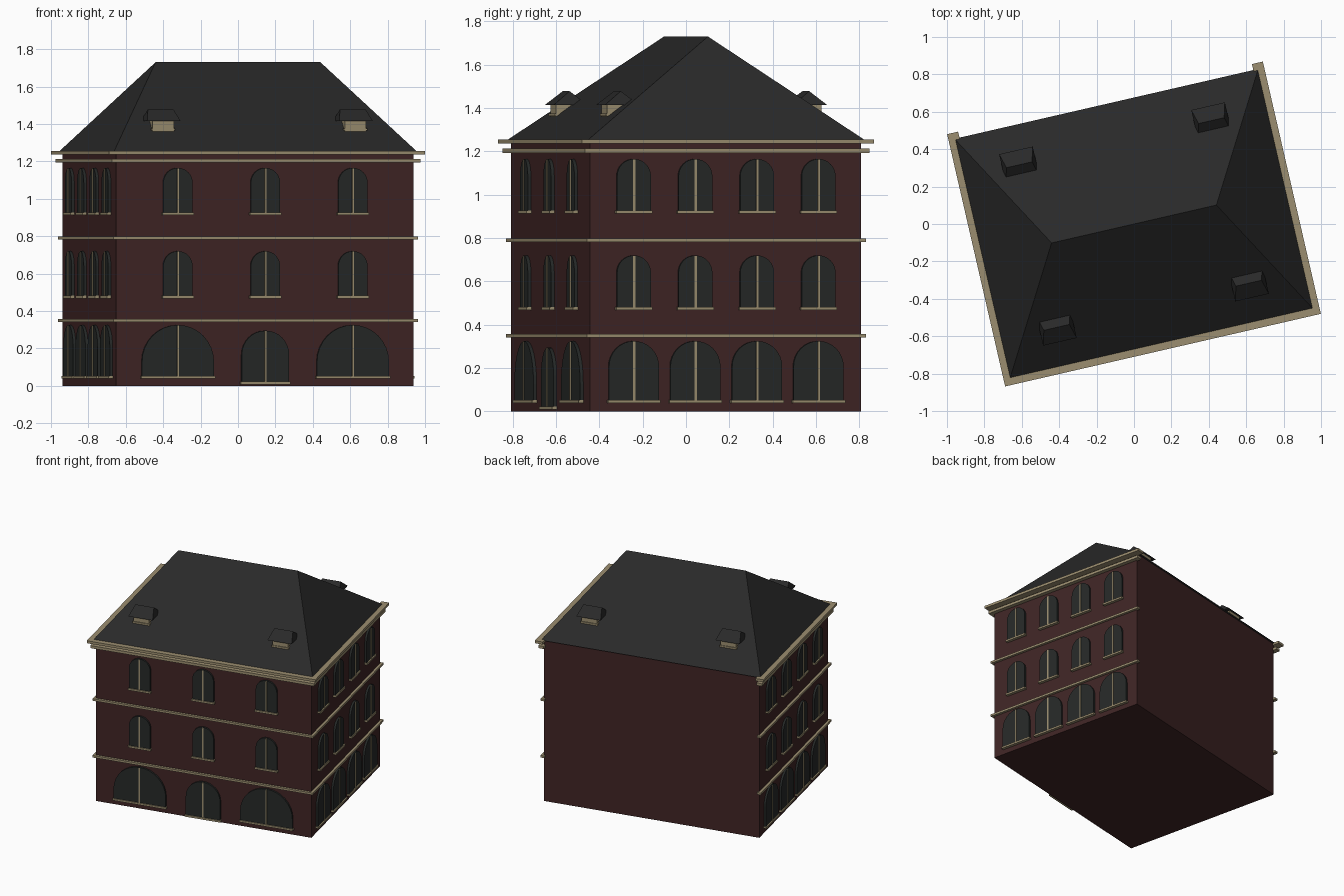
import bpy, bmesh
from math import radians, pi, cos, sin
from mathutils import Matrix, Vector

if "Cube" in bpy.data.objects:
    bpy.data.objects.remove(bpy.data.objects["Cube"])

TURN = radians(12.95)      # plan rotation of the whole house
HX, HY = 0.816, 0.642      # half width and half depth of the walls
EAVE, RIDGE = 1.25, 1.73


def material(name, rgb):
    m = bpy.data.materials.new(name)
    m.use_nodes = True
    m.diffuse_color = (*rgb, 1)
    m.node_tree.nodes["Principled BSDF"].inputs["Base Color"].default_value = (*rgb, 1)
    return m


BRICK = material("dark red brick", (0.050, 0.018, 0.018))
SLATE = material("dark slate", (0.022, 0.022, 0.022))
GLASS = material("dark glass", (0.019, 0.022, 0.021))
STONE = material("beige stone", (0.33, 0.27, 0.16))


def finish(name, bm, mat, matrix=Matrix()):
    bm.transform(matrix)
    bmesh.ops.recalc_face_normals(bm, faces=bm.faces)
    mesh = bpy.data.meshes.new(name)
    bm.to_mesh(mesh)
    bm.free()
    mesh.materials.append(mat)
    ob = bpy.data.objects.new(name, mesh)
    ob.rotation_euler.z = TURN
    bpy.context.collection.objects.link(ob)
    return ob


def box(bm, lo, hi):
    lo, hi = Vector(lo), Vector(hi)
    m = Matrix.Translation((lo + hi) / 2) @ Matrix.Diagonal((*(hi - lo), 1))
    bmesh.ops.create_cube(bm, size=1, matrix=m)


def hip(bm, hx, hy, ridge, z0, z1, y=0, x=0):
    """Closed hipped roof with its ridge along x."""
    base = [bm.verts.new((x + sx * hx, y + sy * hy, z0))
            for sx, sy in ((-1, -1), (1, -1), (1, 1), (-1, 1))]
    a, b = (bm.verts.new((x + s * ridge, y, z1)) for s in (-1, 1))
    p, q, r, s = base
    for f in ((s, r, q, p), (p, q, b, a), (q, r, b), (r, s, a, b), (s, p, a)):
        bm.faces.new(f)


def arch(bm, x, width, z0, z1, out, steps=16):
    """Round-headed slab standing proud of the wall plane y = 0."""
    r = width / 2
    pts = [(x - r, z0), (x + r, z0)]
    pts += [(x + r * cos(pi * i / steps), z1 - r + r * sin(pi * i / steps))
            for i in range(steps + 1)]
    face = bm.faces.new([bm.verts.new((px, 0.01, pz)) for px, pz in pts])
    ext = bmesh.ops.extrude_face_region(bm, geom=[face])["geom"]
    verts = [v for v in ext if isinstance(v, bmesh.types.BMVert)]
    bmesh.ops.translate(bm, verts=verts, vec=(0, -out - 0.01, 0))


# Walls
bm = bmesh.new()
box(bm, (-HX, -HY, 0), (HX, HY, EAVE))
finish("walls", bm, BRICK)

# Main roof
bm = bmesh.new()
hip(bm, HX + 0.017, HY + 0.017, 0.452, EAVE, RIDGE)
finish("main_roof", bm, SLATE)

# Window layouts: (centre, width, bottom, top)
front_ground = [(-0.48, 0.395, 0.045, 0.325), (0, 0.26, 0.015, 0.295),
                (0.48, 0.395, 0.045, 0.325)]
front_cols = [-0.48, 0, 0.48]
side_cols = [-0.437, -0.146, 0.146, 0.437]
side_ground = [(c, 0.237, 0.045, 0.325) for c in side_cols]


def upper(cols):
    return [(c, 0.16, z, z + 0.245) for z in (0.475, 0.92) for c in cols]


# Moulding bands: (name, bottom, top, projection)
bands = [("lower_string_course", 0.342, 0.358, 0.019),
         ("upper_string_course", 0.782, 0.798, 0.019),
         ("lower_cornice", 1.193, 1.213, 0.031),
         ("upper_cornice", 1.236, 1.255, 0.050)]

# Decorated walls; the rear wall stays plain
walls = [("front", 0, HY, HX, front_ground + upper(front_cols)),
         ("left", 90, HX, HY, side_ground + upper(side_cols)),
         ("right", -90, HX, HY, side_ground + upper(side_cols))]

for side, angle, dist, half, windows in walls:
    place = Matrix.Rotation(radians(angle), 4, "Z") @ Matrix.Translation((0, -dist, 0))
    panes, bars, sills = bmesh.new(), bmesh.new(), bmesh.new()
    for x, w, z0, z1 in windows:
        arch(panes, x, w, z0, z1, 0.015)
        box(bars, (x - 0.005, -0.02, z0), (x + 0.005, 0, z1 - 0.003))
        box(sills, (x - w / 2 - 0.006, -0.023, z0 - 0.007),
            (x + w / 2 + 0.006, 0, z0 + 0.007))
    finish(side + "_window_panes", panes, GLASS, place)
    finish(side + "_window_bars", bars, STONE, place)
    finish(side + "_window_sills", sills, STONE, place)
    for name, z0, z1, d in bands:
        bm = bmesh.new()
        box(bm, (-half - d, -d, z0), (half + d, 0.01, z1))
        finish(side + "_" + name, bm, STONE, place)

# Dormers, two on each long roof slope
for side, angle in (("front", 0), ("back", 180)):
    turn = Matrix.Rotation(radians(angle), 4, "Z")
    for label, x in (("a", -0.527), ("b", 0.527)):
        bm = bmesh.new()
        box(bm, (x - 0.058, -0.508, 1.36), (x + 0.058, -0.40, 1.418))
        box(bm, (x - 0.064, -0.514, 1.364), (x + 0.064, -0.47, 1.376))
        finish(f"{side}_dormer_body_{label}", bm, STONE, turn)
        bm = bmesh.new()
        hip(bm, 0.092, 0.079, 0.070, 1.415, 1.478, y=-0.446, x=x)
        finish(f"{side}_dormer_roof_{label}", bm, SLATE, turn)
